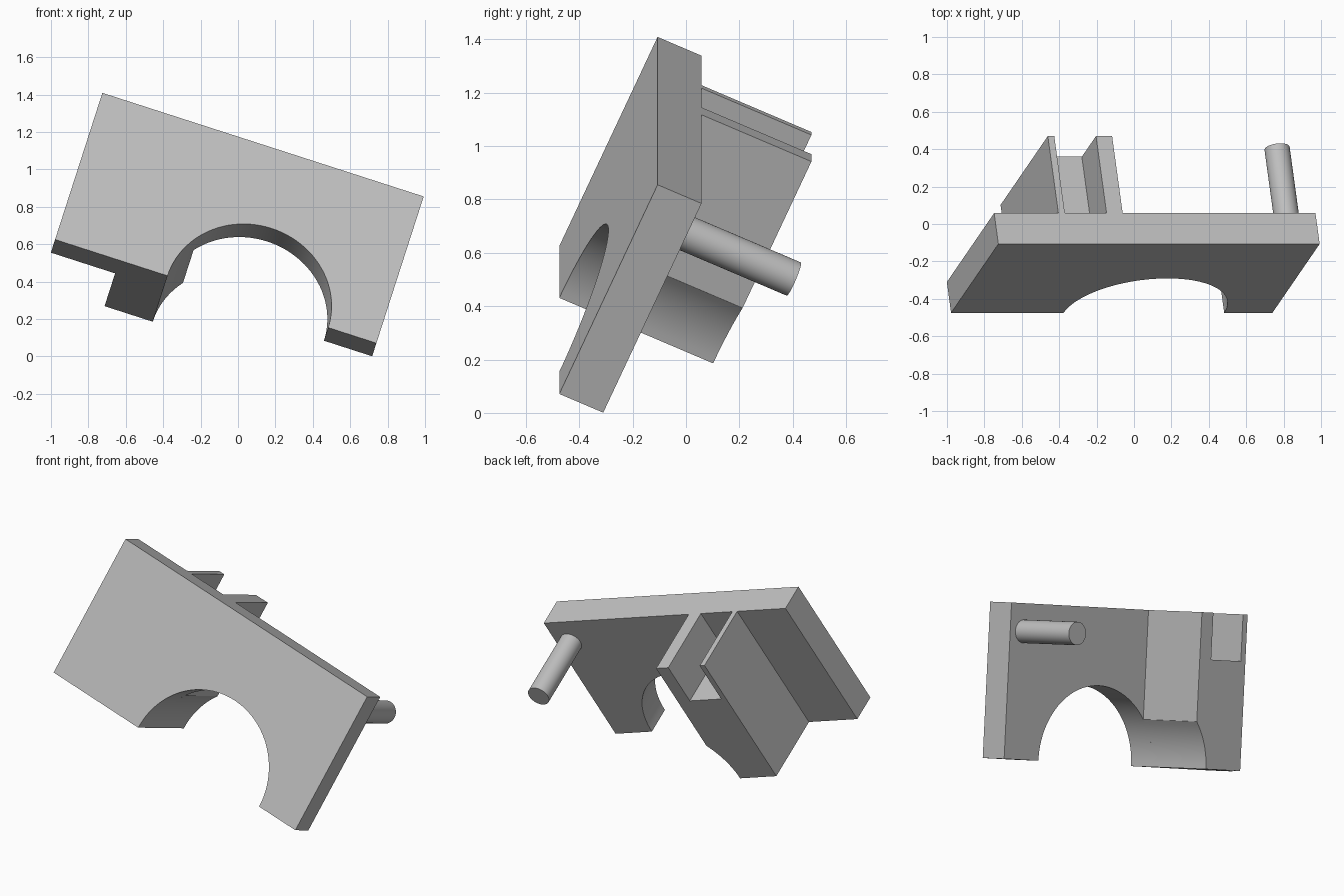
import bpy, bmesh, math
from mathutils import Matrix, Vector

cube = bpy.data.objects.get("Cube")
if cube:
    bpy.data.objects.remove(cube)

# Single grey material
grey = bpy.data.materials.new("light grey")
grey.use_nodes = True
colour = (0.52, 0.52, 0.52, 1)
grey.diffuse_color = colour
grey.node_tree.nodes["Principled BSDF"].inputs["Base Color"].default_value = colour

# Tilted frame: local x along the plate, y through its thickness, z up its height
UNIT = 0.1805
along = Vector((0.952, 0, -0.307)).normalized()
up = Vector((0.287, 0.408, 0.866))
up = (up - along * up.dot(along)).normalized()
back = up.cross(along)
frame = Matrix((along, back, up)).transposed().to_4x4()
frame = Matrix.Translation((-0.978, -0.475, 0.625)) @ frame @ Matrix.Scale(UNIT, 4)


def extrude(name, profile, y0, y1):
    """Extrude an (x, z) profile from y0 to y1 in the tilted frame."""
    bm = bmesh.new()
    face = bm.faces.new([bm.verts.new((x, y0, z)) for x, z in profile])
    grown = bmesh.ops.extrude_face_region(bm, geom=[face], use_keep_orig=True)
    moved = [v for v in grown["geom"] if isinstance(v, bmesh.types.BMVert)]
    bmesh.ops.translate(bm, verts=moved, vec=(0, y1 - y0, 0))
    bmesh.ops.recalc_face_normals(bm, faces=bm.faces)
    bm.transform(frame)
    mesh = bpy.data.meshes.new(name)
    bm.to_mesh(mesh)
    bm.free()
    mesh.materials.append(grey)
    obj = bpy.data.objects.new(name, mesh)
    bpy.context.collection.objects.link(obj)
    bpy.ops.object.select_all(action="DESELECT")
    obj.select_set(True)
    bpy.context.view_layer.objects.active = obj
    bpy.ops.object.shade_smooth_by_angle(angle=math.radians(30))
    return obj


def arc(cx, cz, r, start, end, steps):
    angles = [math.radians(start + (end - start) * i / steps) for i in range(steps + 1)]
    return [(cx + r * math.cos(a), cz + r * math.sin(a)) for a in angles]


# Plate with a semicircular opening in its lower edge
extrude("arched_plate",
        [(0, 0)] + arc(6, 0, 2.5, 180, 0, 48) + [(10, 0), (10, 5), (0, 5)], 0, 1)

# Rear block, cut by the same arch and slotted from its top
meet = math.degrees(math.acos(-0.8))
extrude("slotted_block",
        [(2, 0)] + arc(6, 0, 2.5, 180, meet, 10)
        + [(4, 5), (3.5, 5), (3.5, 3.5), (2.2, 3.5), (2.2, 5), (2, 5)], 1, 3.5)

# Round peg at the upper corner
extrude("round_peg", arc(9.4, 4.1, 0.375, 0, 360, 40)[:-1], 1, 3.5)
